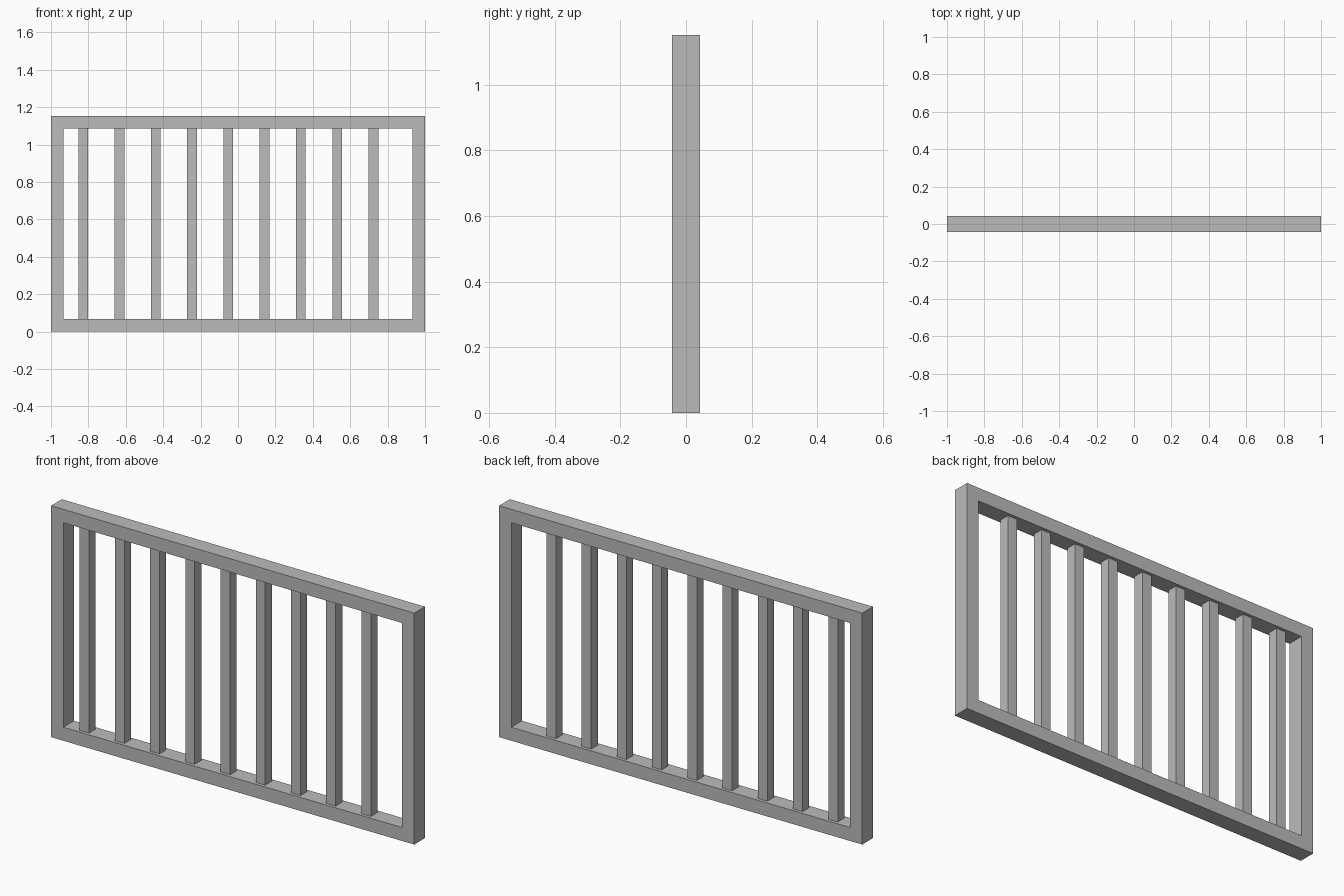
import bpy, bmesh

if "Cube" in bpy.data.objects:
    bpy.data.objects.remove(bpy.data.objects["Cube"])

W, H, D = 2.0, 1.152, 0.084      # overall panel size
RAIL = 0.067                     # frame thickness
BAR = 0.052                      # square bar thickness
FIRST, PITCH, COUNT = -0.828, 0.194, 9

grey = bpy.data.materials.new("plain grey")
grey.diffuse_color = (0.5, 0.5, 0.5, 1.0)
grey.use_nodes = True
grey.node_tree.nodes["Principled BSDF"].inputs["Base Color"].default_value = grey.diffuse_color


def finish(name, bm):
    bmesh.ops.recalc_face_normals(bm, faces=bm.faces)
    mesh = bpy.data.meshes.new(name)
    bm.to_mesh(mesh)
    bm.free()
    mesh.materials.append(grey)
    obj = bpy.data.objects.new(name, mesh)
    bpy.context.collection.objects.link(obj)
    return obj


def ring(bm, inset, y):
    x, z0, z1 = W / 2 - inset, inset, H - inset
    return [bm.verts.new(p) for p in ((-x, y, z0), (x, y, z0), (x, y, z1), (-x, y, z1))]


# Rectangular frame: outer and inner loops, front and back, bridged all round
bm = bmesh.new()
loops = [ring(bm, 0, -D / 2), ring(bm, RAIL, -D / 2),
         ring(bm, RAIL, D / 2), ring(bm, 0, D / 2)]
for k in range(4):
    a, b = loops[k], loops[(k + 1) % 4]
    for i in range(4):
        j = (i + 1) % 4
        bm.faces.new((a[i], a[j], b[j], b[i]))
finish("frame", bm)

# Upright bars, evenly spaced between the rails
for n in range(COUNT):
    bm = bmesh.new()
    bmesh.ops.create_cube(bm, size=1)
    bmesh.ops.scale(bm, vec=(BAR, BAR, H - 2 * RAIL), verts=bm.verts)
    bar = finish(f"upright_bar_{n + 1}", bm)
    bar.location = (FIRST + n * PITCH, 0, H / 2)
